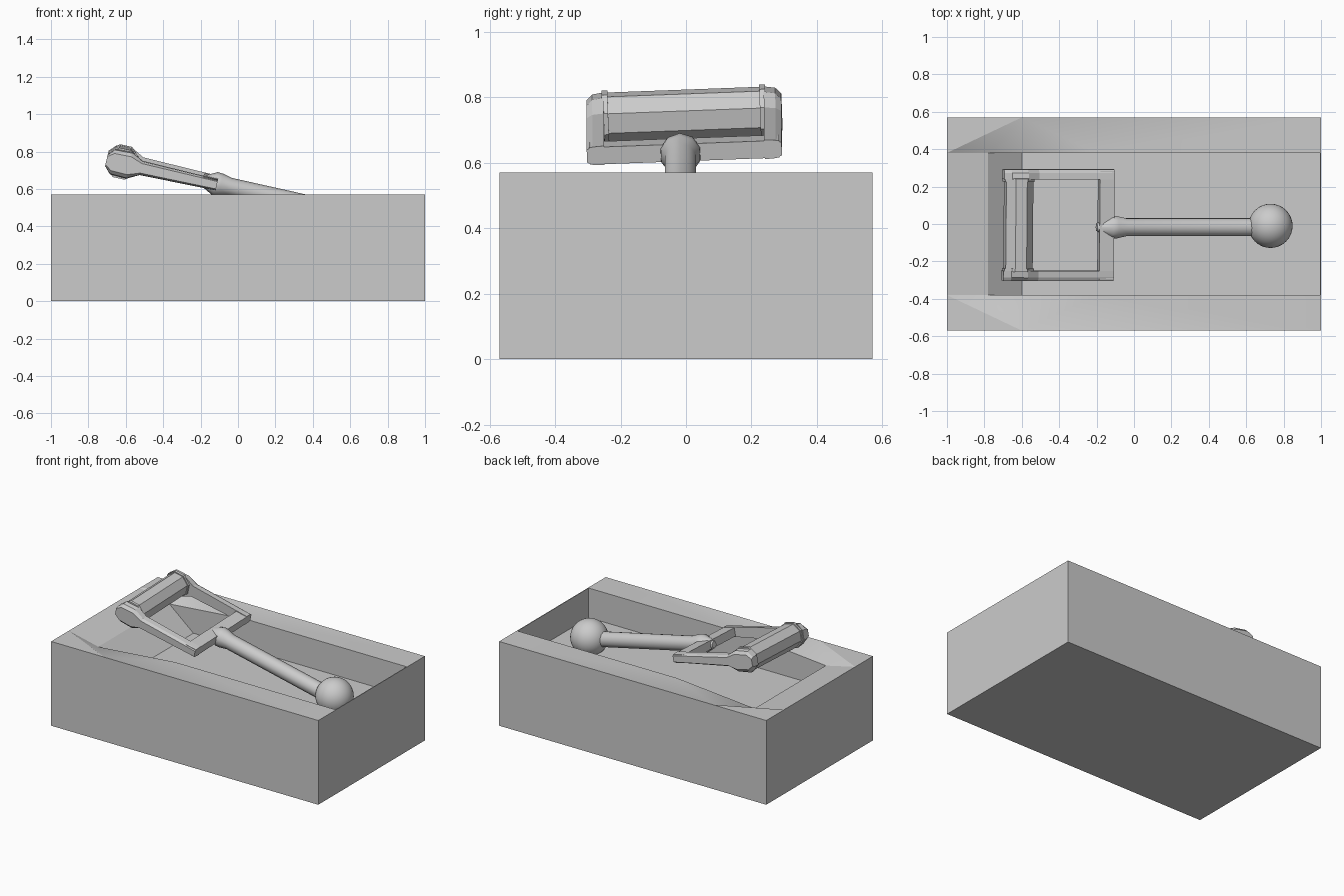
import bpy, bmesh, math
from mathutils import Matrix, Vector

if "Cube" in bpy.data.objects:
    bpy.data.objects.remove(bpy.data.objects["Cube"])

# Tilt shared by every part of the lever
TILT = (Matrix.Translation((-.15, -.005, .64))
        @ Matrix.Rotation(math.radians(12.6), 4, 'Y')
        @ Matrix.Rotation(math.radians(2.2), 4, 'X'))


def finish(name, bm, matrix=None, angle=None):
    bmesh.ops.recalc_face_normals(bm, faces=bm.faces)
    if matrix:
        bm.transform(matrix)
    me = bpy.data.meshes.new(name)
    bm.to_mesh(me)
    bm.free()
    ob = bpy.data.objects.new(name, me)
    bpy.context.collection.objects.link(ob)
    if angle:
        bpy.ops.object.select_all(action='DESELECT')
        bpy.context.view_layer.objects.active = ob
        ob.select_set(True)
        bpy.ops.object.shade_smooth_by_angle(angle=math.radians(angle))
    return ob


def loft(bm, rings):
    """Skin a list of closed rings and cap both ends."""
    rows = [[bm.verts.new(p) for p in r] for r in rings]
    n = len(rows[0])
    for a, b in zip(rows, rows[1:]):
        for i in range(n):
            j = (i + 1) % n
            bm.faces.new((a[i], a[j], b[j], b[i]))
    bm.faces.new(rows[0])
    bm.faces.new(rows[-1])


def ring(n, r, phase=.5):
    return [(r * math.cos(2 * math.pi * (i + phase) / n),
             r * math.sin(2 * math.pi * (i + phase) / n)) for i in range(n)]


# Housing: block with a sunken tray and a slightly dipped left rim
H, F, X = .57, .37, .995
bm = bmesh.new()
P = {}
for s in (-1, 1):
    pts = dict(A=(-1, .57, H), B=(-1, .38, H), C=(-.6, .57, H), D=(1, .57, H),
               E=(-.78, .38, .52), F=(-.2, .38, H), G=(X, .38, H),
               H=(-.6, .38, F), I=(X, .38, F), K=(1, .38, H),
               L=(-1, .57, 0), M=(1, .57, 0))
    for k, (x, y, z) in pts.items():
        P[k, s] = bm.verts.new((x, y * s, z))
    for f in ("ACB", "BCE", "CFE", "CDKGF", "EFGIH", "ACDML"):
        bm.faces.new([P[k, s] for k in f])
for f in ("BE", "EH", "HI", "IG", "GK", "LM"):
    a, b = f
    bm.faces.new((P[a, -1], P[a, 1], P[b, 1], P[b, -1]))
for f in ("ABL", "DKM"):
    a, b, c = f
    bm.faces.new((P[c, -1], P[a, -1], P[b, -1], P[b, 1], P[a, 1], P[c, 1]))
finish("housing", bm, angle=25)

# Frame: two side arms with swollen heads, joined by a cross bar
half = [(-.565, .03), (-.53, .065), (-.44, .068), (-.375, .036), (.04, .028)]
outline = half + [(x, -z) for x, z in reversed(half)]
for s, side in ((-1, "front"), (1, "back")):
    bm = bmesh.new()
    loft(bm, [[(x, s * .245, z * 1.08) for x, z in outline],
              [(x, s * .28, z) for x, z in outline],
              [(x, s * .298, z * .72) for x, z in outline]])
    finish(side + "_arm", bm, TILT)

bm = bmesh.new()
bmesh.ops.create_cube(bm, size=1, matrix=Matrix.Diagonal((.08, .58, .054, 1)))
finish("cross_bar", bm, TILT)

# Octagonal roller with thin end flanges
for name, y0, y1, r in (("roller", -.25, .25, .08),
                        ("front_flange", -.25, -.232, .087),
                        ("back_flange", .232, .25, .087)):
    bm = bmesh.new()
    loft(bm, [[(-.48 + a, y, b) for a, b in ring(8, r)] for y in (y0, y1)])
    finish(name, bm, TILT)

# Handle: flared socket running into a long rod
bm = bmesh.new()
rod = [(-.05, .022), (.03, .064), (.06, .062), (.11, .05), (.84, .05)]
loft(bm, [[(x, a - .012, b - .005) for a, b in ring(10, r)] for x, r in rod])
finish("handle_rod", bm, TILT, 40)

# Ball knob
bm = bmesh.new()
bmesh.ops.create_uvsphere(bm, u_segments=32, v_segments=20, radius=.118,
                          matrix=Matrix.Translation((.73, -.01, .45)))
finish("ball_knob", bm, angle=40)
